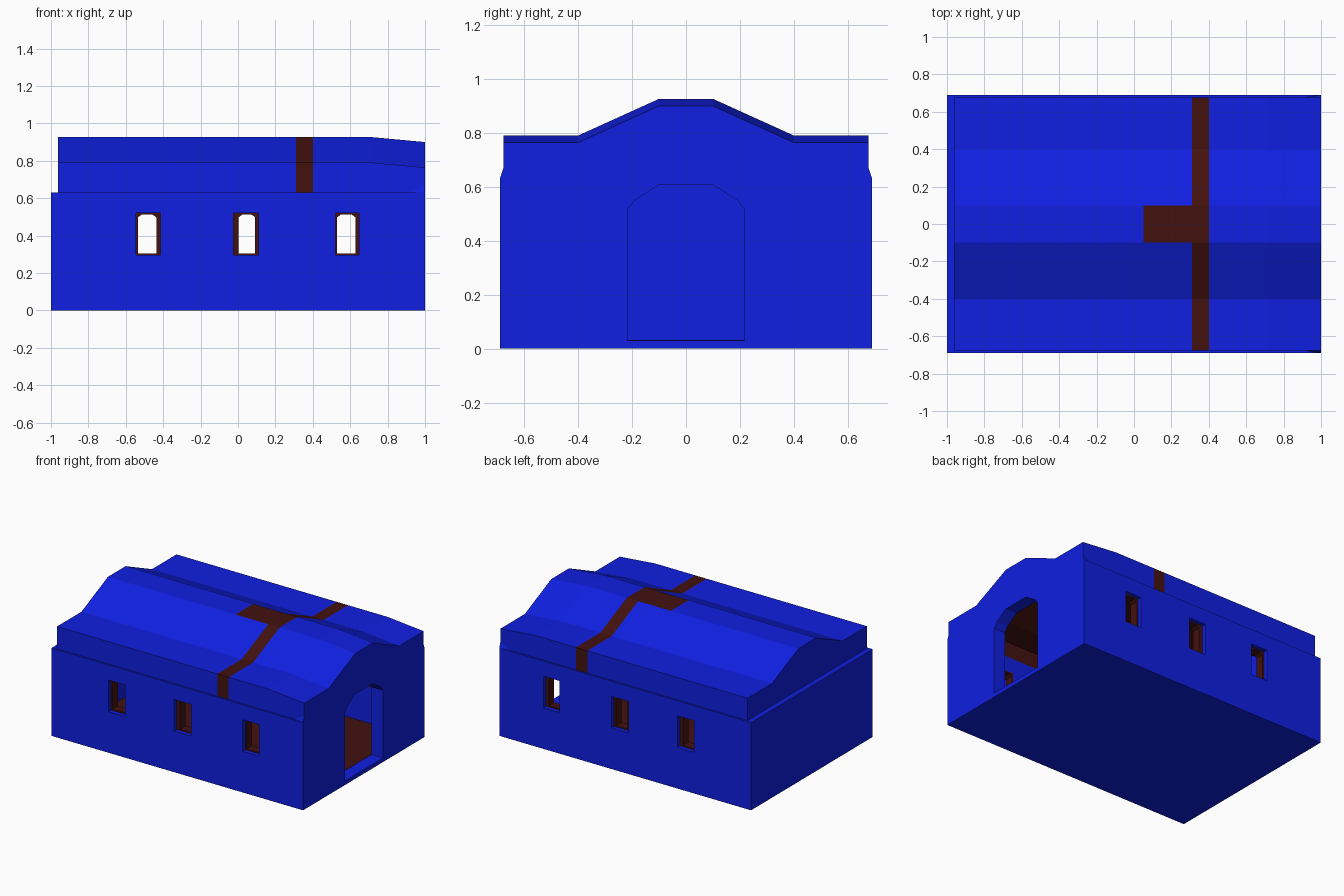
import bpy, bmesh

if "Cube" in bpy.data.objects:
    bpy.data.objects.remove(bpy.data.objects["Cube"])


def material(name, color):
    m = bpy.data.materials.new(name)
    m.diffuse_color = (*color, 1)
    m.use_nodes = True
    m.node_tree.nodes["Principled BSDF"].inputs["Base Color"].default_value = m.diffuse_color
    return m


BLUE = material("blue", (0.005, 0.014, 0.75))
BROWN = material("brown", (0.055, 0.006, 0.005))


def finish(name, bm, mats):
    bmesh.ops.recalc_face_normals(bm, faces=bm.faces[:])
    me = bpy.data.meshes.new(name)
    bm.to_mesh(me)
    bm.free()
    for m in mats:
        me.materials.append(m)
    ob = bpy.data.objects.new(name, me)
    bpy.context.collection.objects.link(ob)
    return ob


def loft(name, rings, mat, closed=False):
    """Skin equal closed rings; cap the ends or join last ring to first."""
    bm = bmesh.new()
    vs = [[bm.verts.new(p) for p in r] for r in rings]
    n = len(vs[0])
    pairs = list(zip(vs, vs[1:]))
    if closed:
        pairs.append((vs[-1], vs[0]))
    else:
        bm.faces.new(vs[0])
        bm.faces.new(vs[-1])
    for a, b in pairs:
        for i in range(n):
            j = (i + 1) % n
            bm.faces.new((a[i], a[j], b[j], b[i]))
    return finish(name, bm, [mat])


def box(name, x0, x1, y0, y1, z0, z1, mat):
    ring = [(x0, y0), (x1, y0), (x1, y1), (x0, y1)]
    return loft(name, [[(x, y, z) for x, y in ring] for z in (z0, z1)], mat)


def cut(target, cutter):
    cutter.hide_render = True
    mod = target.modifiers.new("cut", "BOOLEAN")
    mod.operation = "DIFFERENCE"
    mod.solver = "EXACT"
    mod.object = cutter
    bpy.context.view_layer.objects.active = target
    bpy.ops.object.modifier_apply(modifier=mod.name)
    bpy.data.objects.remove(cutter)


# Hollow walls
walls = box("walls", -1, 1, -0.69, 0.69, 0, 0.63, BLUE)
cut(walls, box("room_cutter", -0.91, 0.91, -0.6, 0.6, 0.03, 0.8, BLUE))

# Arched doorway in the right-hand end
arch = [(-0.217, 0.03), (-0.217, 0.515), (-0.19, 0.55), (-0.1, 0.607),
        (0.1, 0.607), (0.19, 0.55), (0.217, 0.515), (0.217, 0.03)]
cut(walls, loft("door_cutter", [[(x, y, z) for y, z in arch] for x in (0.8, 1.1)], BLUE))

# Windows on both long sides: outer left, outer right, opening left, opening right
windows = [(-0.545, -0.415, -0.535, -0.437), (-0.025, 0.11, 0.003, 0.092),
           (0.52, 0.648, 0.53, 0.628)]
B, T = 0.295, 0.522
for L, R, l, r in windows:
    cut(walls, box("window_cutter", L, R, -0.8, 0.8, B, T, BLUE))
    outer = [(L, B), (R, B), (R, 0.5), (R, T), (L, T), (L, 0.5)]
    inner = [(l, 0.305), (r, 0.305), (r, 0.498), (r - 0.02, 0.512),
             (l + 0.02, 0.512), (l, 0.498)]
    for s in (-1, 1):
        a, b = s * 0.66, s * 0.598
        loft("window_frame", [[(x, y, z) for x, z in ring] for ring, y in
                              ((outer, a), (inner, a), (inner, b), (outer, b))],
             BROWN, closed=True)

# Floor
box("floor", -0.909, 0.909, -0.599, 0.599, 0.02, 0.032, BROWN)


# Roof shell: painted strip across it, patch on the ridge, slight dip at the door end
def drop(x, z):
    return z - (max(0, x - 0.72) / 0.28 * 0.026 if z > 0.7 else 0)


def mirrored(half):
    return half + [(-y, z) for y, z in reversed(half)]


outside = mirrored([(-0.677, 0.63), (-0.677, 0.79), (-0.4, 0.79), (-0.1, 0.926)])
inside = mirrored([(-0.6, 0.63), (-0.6, 0.74), (-0.4, 0.74), (-0.1, 0.876)])
stations = [-0.963, 0.05, 0.31, 0.4, 0.72, 1]

bm = bmesh.new()
loops = [[[bm.verts.new((x, y, drop(x, z))) for y, z in prof]
          for prof in (outside, inside)] for x in stations]
for k in range(len(stations) - 1):
    (oa, ia), (ob, ib) = loops[k], loops[k + 1]
    for i in range(7):
        f = bm.faces.new((oa[i], oa[i + 1], ob[i + 1], ob[i]))
        f.material_index = 1 if k == 2 or (k == 1 and i == 3) else 0
        f = bm.faces.new((ia[i], ia[i + 1], ib[i + 1], ib[i]))
        f.material_index = 1
    for i in (0, 7):
        bm.faces.new((oa[i], ia[i], ib[i], ob[i]))
for o, n in (loops[0], loops[-1]):
    for i in range(7):
        bm.faces.new((o[i], o[i + 1], n[i + 1], n[i]))
finish("roof", bm, [BLUE, BROWN])

# Gable ends closing the roof
for name, x0, x1 in (("back_gable", -0.963, -0.91), ("door_gable", 0.91, 1)):
    loft(name, [[(x, y, drop(x, z)) for y, z in inside] for x in (x0, x1)], BLUE)

# Small fillets where the door gable meets the wall tops
for s in (-1, 1):
    bm = bmesh.new()
    v = [bm.verts.new(p) for p in ((1, s * 0.677, 0.63), (1, s * 0.69, 0.63),
                                   (1, s * 0.677, 0.67), (0.92, s * 0.677, 0.63))]
    for t in ((0, 1, 2), (0, 1, 3), (1, 2, 3), (0, 2, 3)):
        bm.faces.new([v[i] for i in t])
    finish("gable_fillet", bm, [BLUE])
